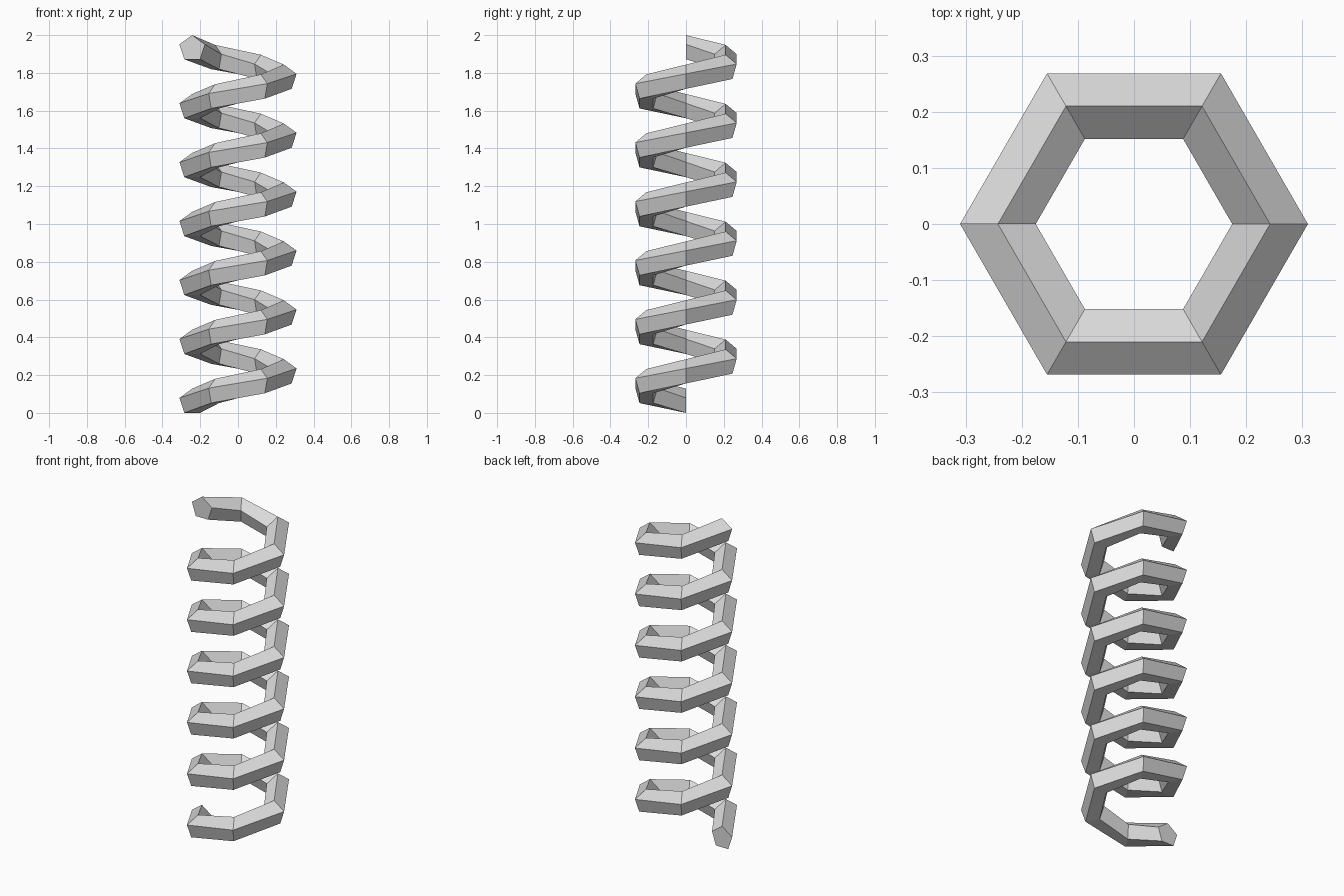
import bpy, bmesh
from math import sin, cos, pi, tau

cube = bpy.data.objects.get("Cube")
if cube:
    bpy.data.objects.remove(cube, do_unlink=True)

TURNS, STEPS, SIDES = 6, 6, 5
COIL_RADIUS, WIRE_RADIUS = 0.2425, 0.0709
BASE = WIRE_RADIUS * cos(pi / SIDES)                # wire centre height at the bottom
PITCH = (2 - WIRE_RADIUS - BASE) / TURNS

# Grey material
grey = bpy.data.materials.new("plain grey")
grey.use_nodes = True
colour = (0.7, 0.7, 0.7, 1)
grey.diffuse_color = colour
grey.node_tree.nodes["Principled BSDF"].inputs["Base Color"].default_value = colour


def wire_ring(bm, step):
    """Upright five-sided wire section, pointing up, at one corner of the coil."""
    turn = step / STEPS
    angle = pi + tau * turn
    ring = []
    for i in range(SIDES):
        a = tau * i / SIDES
        r = COIL_RADIUS + WIRE_RADIUS * sin(a)
        z = BASE + PITCH * turn + WIRE_RADIUS * cos(a)
        ring.append(bm.verts.new((r * cos(angle), r * sin(angle), z)))
    return ring


# Coil: six-cornered turns of wire joined ring to ring, with closed ends
bm = bmesh.new()
rings = [wire_ring(bm, s) for s in range(TURNS * STEPS + 1)]
for low, high in zip(rings, rings[1:]):
    for i in range(SIDES):
        j = (i + 1) % SIDES
        bm.faces.new((low[i], low[j], high[j], high[i]))
bm.faces.new(rings[0])
bm.faces.new(rings[-1])
bmesh.ops.recalc_face_normals(bm, faces=bm.faces)

mesh = bpy.data.meshes.new("spring_coil")
bm.to_mesh(mesh)
bm.free()
mesh.materials.append(grey)
coil = bpy.data.objects.new("spring_coil", mesh)
bpy.context.collection.objects.link(coil)
